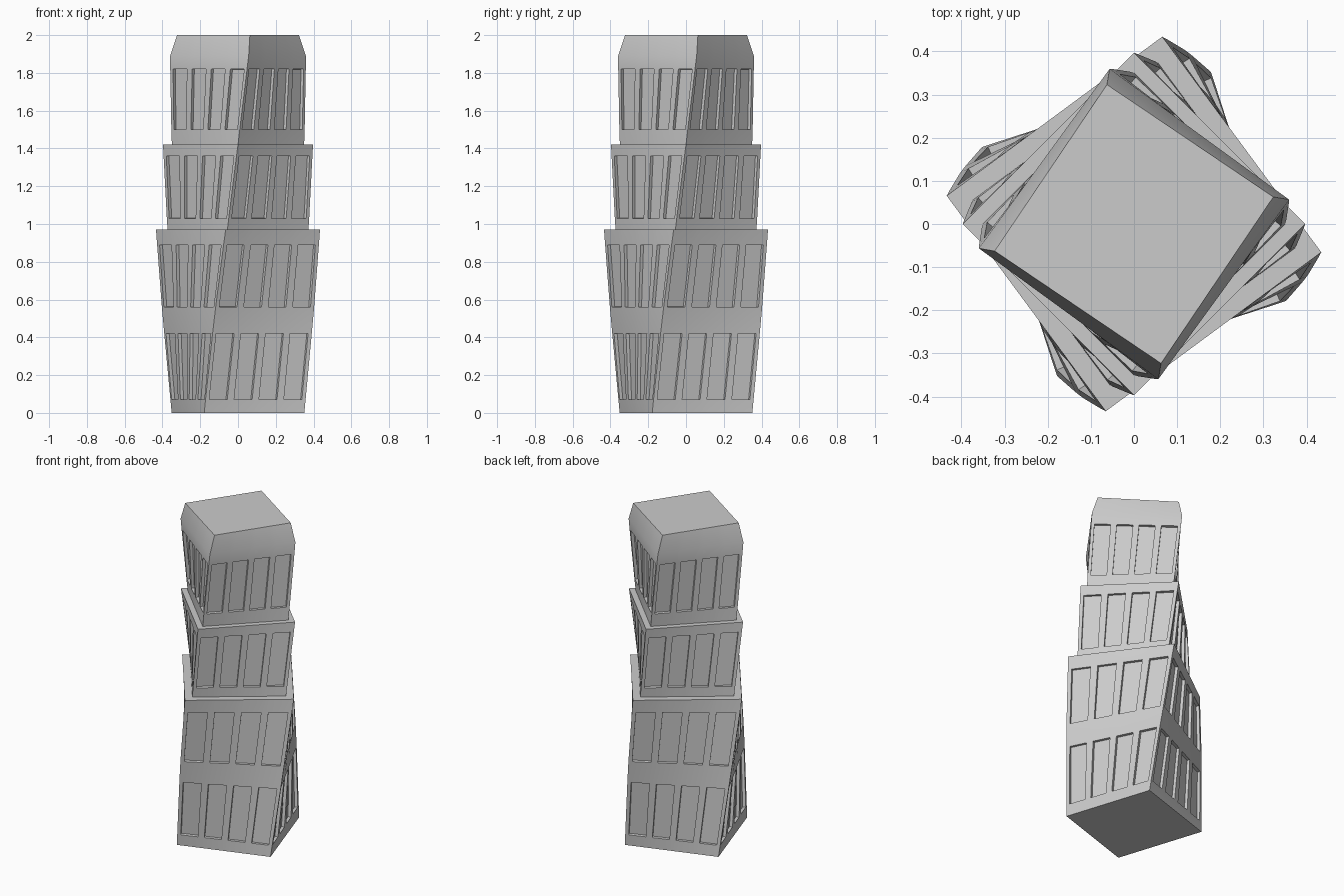
import bpy, bmesh
from math import sin, cos, radians
from mathutils import Vector

if "Cube" in bpy.data.objects:
    bpy.data.objects.remove(bpy.data.objects["Cube"])

# Square tower section at each height: (z, corner radius, window row starts here)
LEVELS = [
    (0.00, 0.394, False), (0.07, 0.397, True), (0.42, 0.413, False),
    (0.56, 0.420, True), (0.89, 0.435, False), (0.97, 0.439, False),
    (0.97, 0.377, False), (1.03, 0.380, True), (1.36, 0.394, False), (1.42, 0.397, False),
    (1.42, 0.350, False), (1.50, 0.353, True), (1.82, 0.362, False), (1.89, 0.364, False),
    (2.00, 0.329, False),
]
TWIST_START, TWIST_RATE = -27.0, 19.0      # degrees, degrees per unit of height
DEPTH = 0.018                              # window recess

# Positions across one side: four windows with piers between
COLS = [0.0]
for i in range(4):
    start = 0.037 + i * 0.2487
    COLS += [start, start + 0.18]
N = len(COLS) * 4


def corner(z, r, k):
    a = radians(TWIST_START + TWIST_RATE * z + 90 * k)
    return Vector((r * sin(a), -r * cos(a), z))


bm = bmesh.new()

# Rings of points around the twisting square
rings = []
for z, r, _ in LEVELS:
    ring = []
    for k in range(4):
        a, b = corner(z, r, k), corner(z, r, k + 1)
        ring += [bm.verts.new(a.lerp(b, u)) for u in COLS]
    rings.append(ring)

# Walls and ledges, remembering the window panels
windows = []
for row in range(len(rings) - 1):
    lo, hi = rings[row], rings[row + 1]
    for i in range(N):
        j = (i + 1) % N
        f = bm.faces.new((lo[i], lo[j], hi[j], hi[i]))
        if LEVELS[row][2] and (i % len(COLS)) % 2 == 1:
            windows.append(f)

# Base and roof
bm.faces.new(list(reversed(rings[0])))
bm.faces.new(rings[-1])
bm.normal_update()

# Recess each window panel
for f in windows:
    n = f.normal.copy()
    new = bmesh.ops.extrude_discrete_faces(bm, faces=[f])["faces"]
    bmesh.ops.translate(bm, verts=new[0].verts[:], vec=-n * DEPTH)

bmesh.ops.recalc_face_normals(bm, faces=bm.faces[:])
mesh = bpy.data.meshes.new("twisted_tower")
bm.to_mesh(mesh)
bm.free()
tower = bpy.data.objects.new("twisted_tower", mesh)
bpy.context.collection.objects.link(tower)

# Soft shading along the twist, sharp corners elsewhere
bpy.context.view_layer.objects.active = tower
tower.select_set(True)
bpy.ops.object.shade_smooth_by_angle(angle=radians(15))
